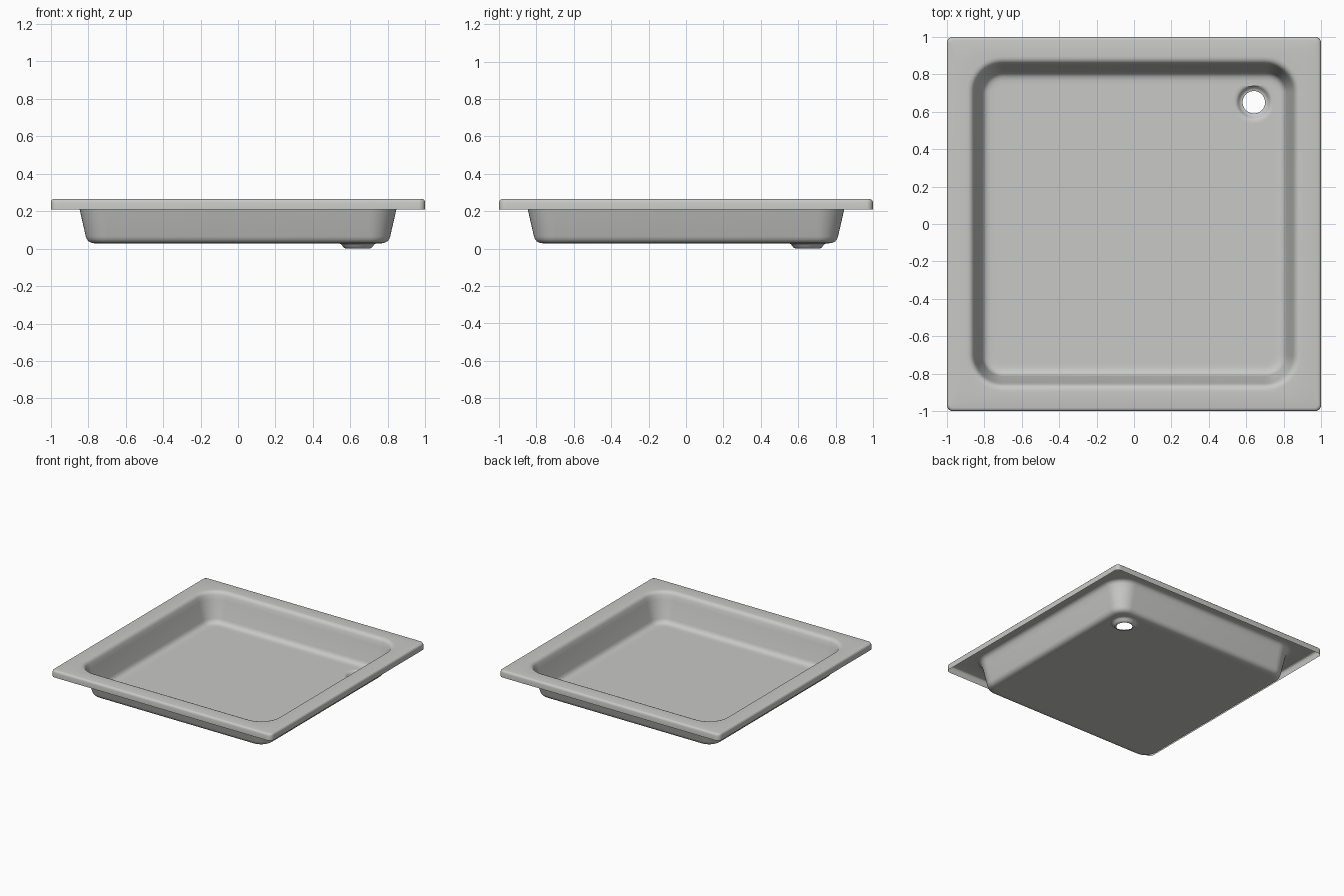
import bpy, bmesh, math

cube = bpy.data.objects.get("Cube")
if cube:
    bpy.data.objects.remove(cube)

enamel = bpy.data.materials.new("light grey enamel")
enamel.use_nodes = True
colour = (0.58, 0.58, 0.57, 1)
enamel.diffuse_color = colour
enamel.node_tree.nodes["Principled BSDF"].inputs["Base Color"].default_value = colour

CORNER_STEPS = 10
FLOOR = 0.028
DRAIN_X, DRAIN_Y = 0.64, 0.65

bm = bmesh.new()


def rounded_square(half, radius, z):
    """Anticlockwise ring of vertices around a rounded square."""
    ring = []
    for corner in range(4):
        start = corner * math.pi / 2
        sx = 1 if corner in (0, 3) else -1
        sy = 1 if corner in (0, 1) else -1
        for i in range(CORNER_STEPS + 1):
            a = start + i / CORNER_STEPS * math.pi / 2
            ring.append(bm.verts.new((sx * (half - radius) + radius * math.cos(a),
                                      sy * (half - radius) + radius * math.sin(a), z)))
    return ring


def circle(radius, z, count=40):
    """Anticlockwise ring of vertices around the drain."""
    angles = [2 * math.pi * i / count for i in range(count)]
    return [bm.verts.new((DRAIN_X + radius * math.cos(a),
                          DRAIN_Y + radius * math.sin(a), z)) for a in angles]


def loft(rings):
    for a, b in zip(rings, rings[1:]):
        n = len(a)
        for i in range(n):
            j = (i + 1) % n
            bm.faces.new((a[i], a[j], b[j], b[i]))


def ring_edges(ring):
    return [bm.edges.get((v, ring[(i + 1) % len(ring)])) for i, v in enumerate(ring)]


# Rim: short skirt, rounded edge, flat flange
rim = [(1.0, 0.21, 0.035), (1.0, 0.247, 0.035), (0.997, 0.257, 0.032),
       (0.991, 0.263, 0.026), (0.982, 0.265, 0.02)]
rings = [rounded_square(h, r, z) for h, z, r in rim]

# Basin: rounded lip, sloping wall, rounded foot; corners share one centre
basin = [(0.895, 0.265), (0.882, 0.264), (0.87, 0.259), (0.861, 0.25),
         (0.855, 0.238), (0.845, 0.205), (0.813, 0.065), (0.807, 0.05),
         (0.797, 0.038), (0.783, 0.031), (0.765, FLOOR), (0.74, FLOOR)]
rings += [rounded_square(h, h - 0.70, z) for h, z in basin]
loft(rings)

# Drain: shallow dished recess with an open hole
dish = [(0.115, FLOOR), (0.1, FLOOR), (0.09, 0.024), (0.083, 0.016),
        (0.076, 0.006), (0.069, 0.002), (0.06, 0.0)]
drain = [circle(r, z) for r, z in dish]
loft(drain)

# Flat floor between the basin foot and the drain
filled = bmesh.ops.triangle_fill(bm, use_beauty=True, normal=(0, 0, 1),
                                 edges=ring_edges(rings[-1]) + ring_edges(drain[0]))
for f in filled["geom"]:
    if isinstance(f, bmesh.types.BMFace):
        f.normal_update()
        if f.normal.z < 0:
            f.normal_flip()

mesh = bpy.data.meshes.new("shower_tray")
bm.to_mesh(mesh)
bm.free()
mesh.materials.append(enamel)
tray = bpy.data.objects.new("shower_tray", mesh)
bpy.context.collection.objects.link(tray)

bpy.ops.object.select_all(action="DESELECT")
tray.select_set(True)
bpy.context.view_layer.objects.active = tray
bpy.ops.object.shade_smooth_by_angle(angle=math.radians(40))
